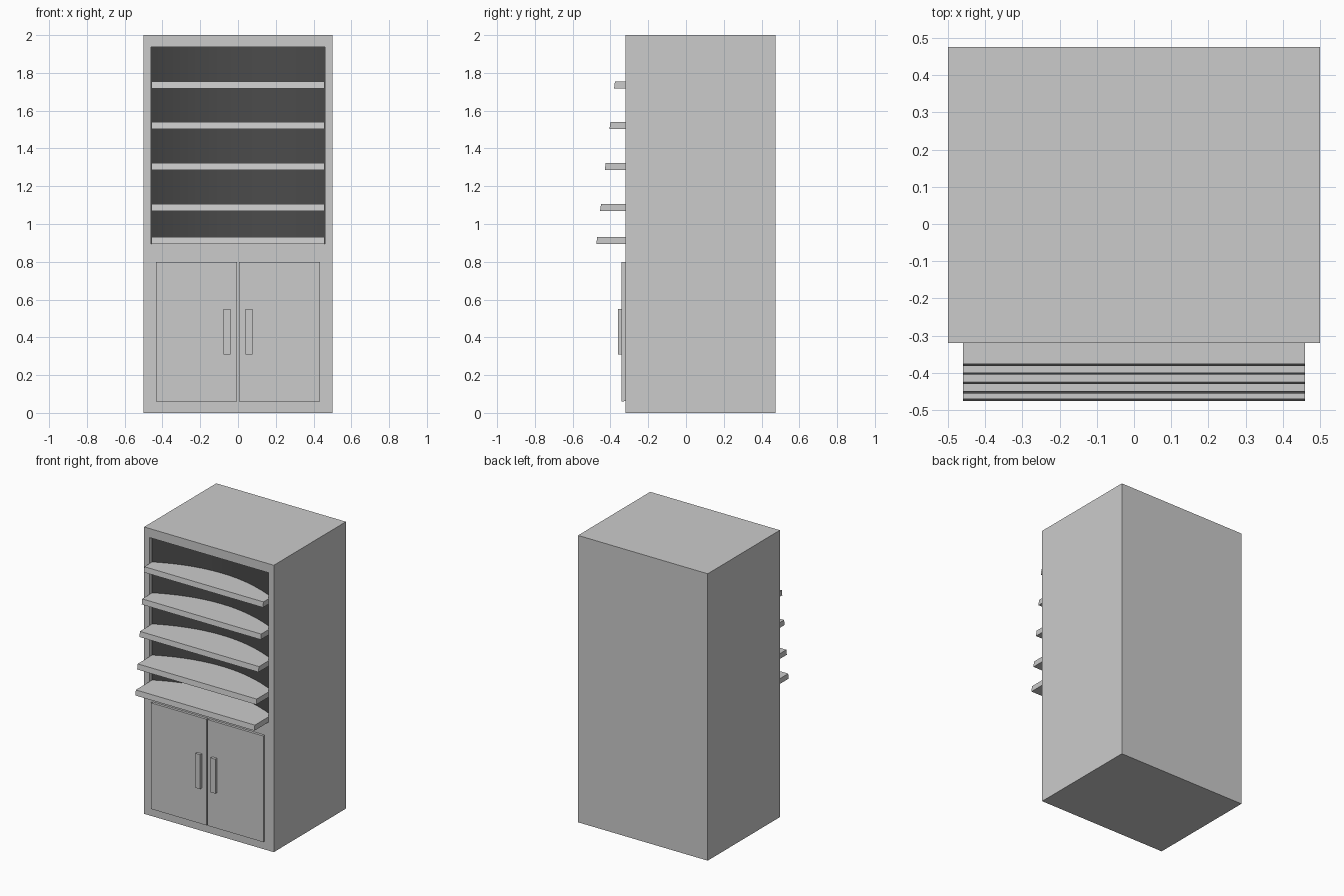
import bpy, bmesh

if "Cube" in bpy.data.objects:
    bpy.data.objects.remove(bpy.data.objects["Cube"])

def material(name, v):
    m = bpy.data.materials.new(name)
    m.diffuse_color = (v, v, v, 1)
    m.use_nodes = True
    m.node_tree.nodes["Principled BSDF"].inputs["Base Color"].default_value = m.diffuse_color
    return m

light = material("light_grey", 0.6)
dark = material("dark_grey", 0.07)

def prism(name, outline, z0, z1, mat):
    """Extrude an xy outline between two heights."""
    bm = bmesh.new()
    face = bm.faces.new([bm.verts.new((x, y, z0)) for x, y in outline])
    ext = bmesh.ops.extrude_face_region(bm, geom=[face])
    for v in ext["geom"]:
        if isinstance(v, bmesh.types.BMVert):
            v.co.z = z1
    bmesh.ops.recalc_face_normals(bm, faces=bm.faces)
    me = bpy.data.meshes.new(name)
    bm.to_mesh(me)
    bm.free()
    me.materials.append(mat)
    ob = bpy.data.objects.new(name, me)
    bpy.context.collection.objects.link(ob)
    return ob

def box(name, x0, x1, y0, y1, z0, z1, mat=light):
    return prism(name, [(x0, y0), (x1, y0), (x1, y1), (x0, y1)], z0, z1, mat)

def bowed(front, half, end, sag, n=24):
    """Straight front edge, curved back edge."""
    pts = [(-half, front), (half, front)]
    for i in range(n + 1):
        t = 1 - 2 * i / n
        pts.append((half * t, end + sag * (1 - t * t)))
    return pts

FRONT, BACK = -0.32, 0.475
END, SAG = -0.29, 0.115

# cabinet body with a bowed display recess
body = box("cabinet_body", -0.5, 0.5, FRONT, BACK, 0, 2)
cutter = prism("recess_cutter", bowed(-0.6, 0.46, END, SAG), 0.893, 1.937, light)
cutter.hide_render = True
mod = body.modifiers.new("recess", 'BOOLEAN')
mod.operation = 'DIFFERENCE'
mod.solver = 'EXACT'
mod.object = cutter
bpy.context.view_layer.objects.active = body
bpy.ops.object.modifier_apply(modifier=mod.name)
bpy.data.objects.remove(cutter, do_unlink=True)

# dark back wall of the recess
body.data.materials.append(dark)
for p in body.data.polygons:
    c = p.center
    inside = END - 0.001 < c.y < 0 and abs(c.x) < 0.459 and 0.9 < c.z < 1.93
    p.material_index = 1 if inside and p.normal.y < -0.3 else 0

# shelves, growing deeper towards the bottom
for i, (top, front) in enumerate([(1.755, -0.381), (1.54, -0.405), (1.323, -0.43),
                                  (1.106, -0.455), (0.932, -0.475)]):
    shelf = prism(f"shelf_{i + 1}", bowed(front, 0.459, END + 0.002, SAG), top - 0.037, top, light)
    for v in shelf.data.vertices:      # slightly slanted front edge
        if v.co.y < front + 0.001 and v.co.z > top - 0.01:
            v.co.y += 0.005

# doors with a thin backing frame and bar handles
for side, s in (("left", -1), ("right", 1)):
    def mirrored(name, a, b, *rest):
        return box(f"{side}_{name}", min(s * a, s * b), max(s * a, s * b), *rest)
    mirrored("door_backing", 0.008, 0.428, -0.329, FRONT + 0.005, 0.062, 0.798)
    mirrored("door", 0.005, 0.434, -0.341, -0.329, 0.06, 0.8)
    mirrored("handle", 0.04, 0.077, -0.36, -0.34, 0.31, 0.55)
